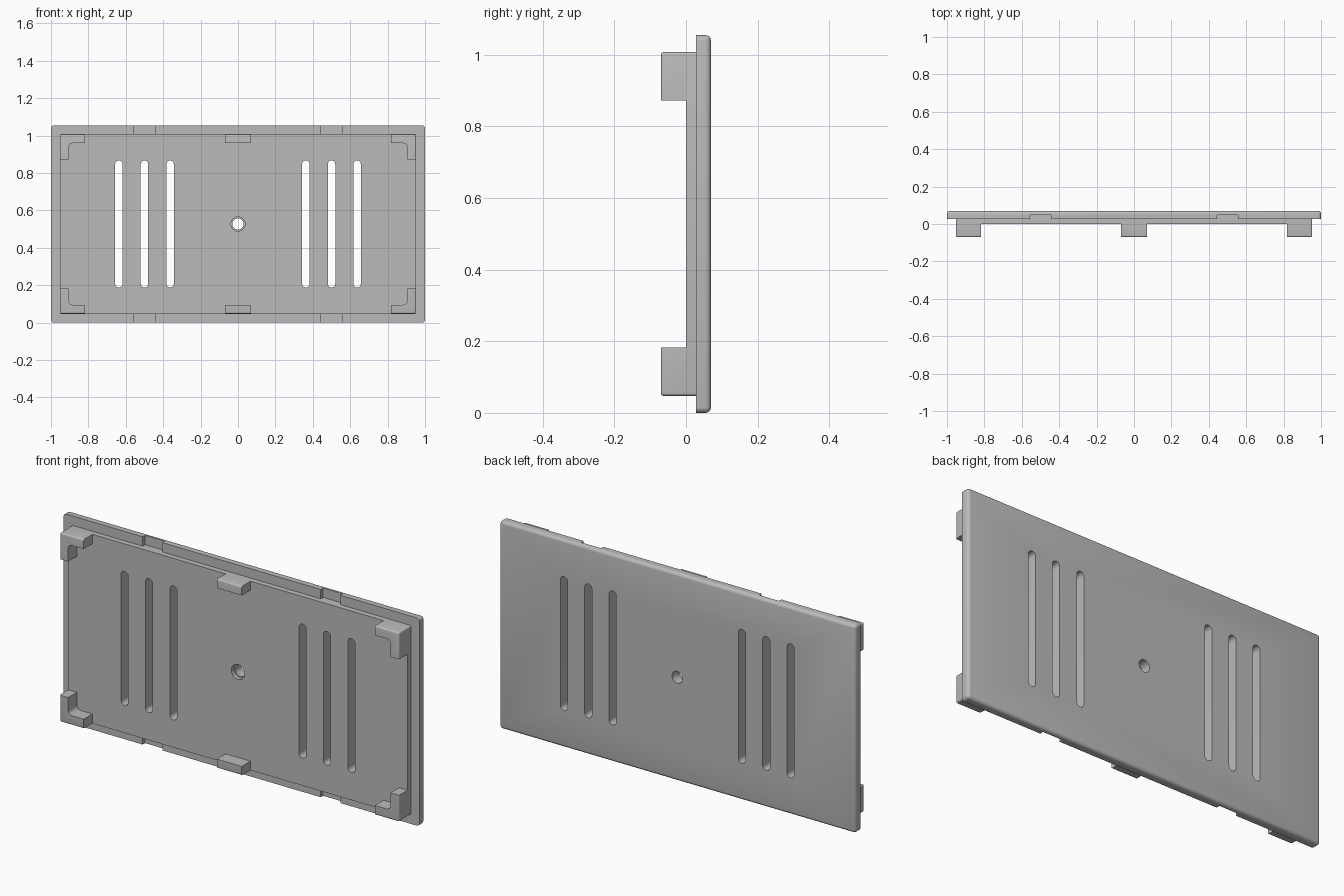
import bpy, bmesh
from math import sin, cos, pi, radians

cube = bpy.data.objects.get("Cube")
if cube:
    bpy.data.objects.remove(cube)

MID = 0.5275                 # height of the cover's centre
PX, PZ = 0.953, 0.48         # half size of the raised panel
FRONT, PANEL, LIP, BACK = -0.07, 0.0, 0.028, 0.07

grey = bpy.data.materials.new("grey plastic")
grey.use_nodes = True
grey.diffuse_color = (0.5, 0.5, 0.5, 1)
grey.node_tree.nodes["Principled BSDF"].inputs["Base Color"].default_value = (0.5, 0.5, 0.5, 1)


def rect(x0, x1, h0, h1):
    return [(x0, h0), (x1, h0), (x1, h1), (x0, h1)]


def arc(cx, ch, r, start, end, n):
    angles = [start + (end - start) * i / n for i in range(n + 1)]
    return [(cx + r * cos(a), ch + r * sin(a)) for a in angles]


def prism(name, outline, y0, y1, round_edge=None, radius=0.01):
    """Extrude an (x, height from centre) outline along y, rounding chosen edges."""
    bm = bmesh.new()
    face = bm.faces.new([bm.verts.new((x, y0, MID + h)) for x, h in outline])
    ext = bmesh.ops.extrude_face_region(bm, geom=[face])
    for v in ext["geom"]:
        if isinstance(v, bmesh.types.BMVert):
            v.co.y = y1
    bmesh.ops.recalc_face_normals(bm, faces=bm.faces)
    if round_edge:
        edges = [e for e in bm.edges if round_edge(*[v.co for v in e.verts])]
        bmesh.ops.bevel(bm, geom=edges, offset=radius, segments=4,
                        profile=0.5, affect='EDGES')
    mesh = bpy.data.meshes.new(name)
    bm.to_mesh(mesh)
    bm.free()
    mesh.materials.append(grey)
    obj = bpy.data.objects.new(name, mesh)
    bpy.context.collection.objects.link(obj)
    return obj


def select(obj):
    bpy.ops.object.select_all(action='DESELECT')
    obj.select_set(True)
    bpy.context.view_layer.objects.active = obj


def cut(obj, cutters):
    select(obj)
    for c in cutters:
        mod = obj.modifiers.new("cut", 'BOOLEAN')
        mod.operation, mod.solver, mod.object = 'DIFFERENCE', 'EXACT', c
        bpy.ops.object.modifier_apply(modifier=mod.name)


def along_y(a, b):
    return abs(a.y - b.y) > 0.01


# Back plate with rounded rear rim, and the panel standing on it
plate = prism("back_plate", rect(-1, 1, -MID, MID), LIP, BACK,
              lambda a, b: along_y(a, b) or a.y + b.y > 2 * BACK - 0.01, 0.016)
panel = prism("raised_panel", rect(-PX, PX, -PZ, PZ), PANEL, LIP, along_y, 0.008)
parts = [plate, panel]

# Vent slots and the centre hole run through both
through = []
for side in (-1, 1):
    for x in (0.363, 0.5, 0.637):
        outline = (arc(side * x, 0.32, 0.02, 0, pi, 10)
                   + arc(side * x, -0.32, 0.02, pi, 2 * pi, 10))
        through.append(prism("slot_cutter", outline, -0.1, 0.1))
through.append(prism("hole_cutter", arc(0, 0, 0.03, 0, 2 * pi, 32)[:-1], -0.1, 0.1))
cut(plate, through)
cut(panel, through)

# Wider recess at the front of the hole
recess = prism("recess_cutter", arc(0, 0, 0.038, 0, 2 * pi, 32)[:-1], -0.1, 0.02)
cut(panel, [recess])

# Shallow pry notches in the lip
notches = [prism("notch_cutter", rect(sx * 0.5 - 0.055, sx * 0.5 + 0.055,
                                      sz * 0.54 - 0.06, sz * 0.54 + 0.06), 0.01, 0.047)
           for sx in (-1, 1) for sz in (-1, 1)]
cut(plate, notches)

for c in through + notches + [recess]:
    bpy.data.objects.remove(c)

# Locating tabs: one mid tab and two L-shaped corner tabs along each long edge
REACH, ARM, R = 0.135, 0.048, 0.022


def outer(a, b):
    """Outer rim edges at the front of a tab, plus its outer corner."""
    on_x = all(abs(abs(v.x) - PX) < 0.001 for v in (a, b))
    on_z = all(abs(abs(v.z - MID) - PZ) < 0.001 for v in (a, b))
    front = max(a.y, b.y) < FRONT + 0.001
    return (front and (on_x or on_z)) or (on_x and on_z)


for sz, level in ((-1, "lower"), (1, "upper")):
    parts.append(prism(level + "_mid_tab",
                       rect(-0.07, 0.07, sz * (PZ - 0.046), sz * PZ), FRONT, PANEL,
                       outer, 0.008))
    for sx, side in ((-1, "right"), (1, "left")):
        ell = [(PX, PZ), (PX - REACH, PZ), (PX - REACH, PZ - ARM)]
        ell += arc(PX - ARM - R, PZ - ARM - R, R, pi / 2, 0, 6)
        ell += [(PX - ARM, PZ - REACH), (PX, PZ - REACH)]
        parts.append(prism(f"{level}_{side}_corner_tab",
                           [(sx * x, sz * h) for x, h in ell], FRONT, PANEL,
                           outer, 0.008))

for obj in parts:
    select(obj)
    bpy.ops.object.shade_smooth_by_angle(angle=radians(35))
